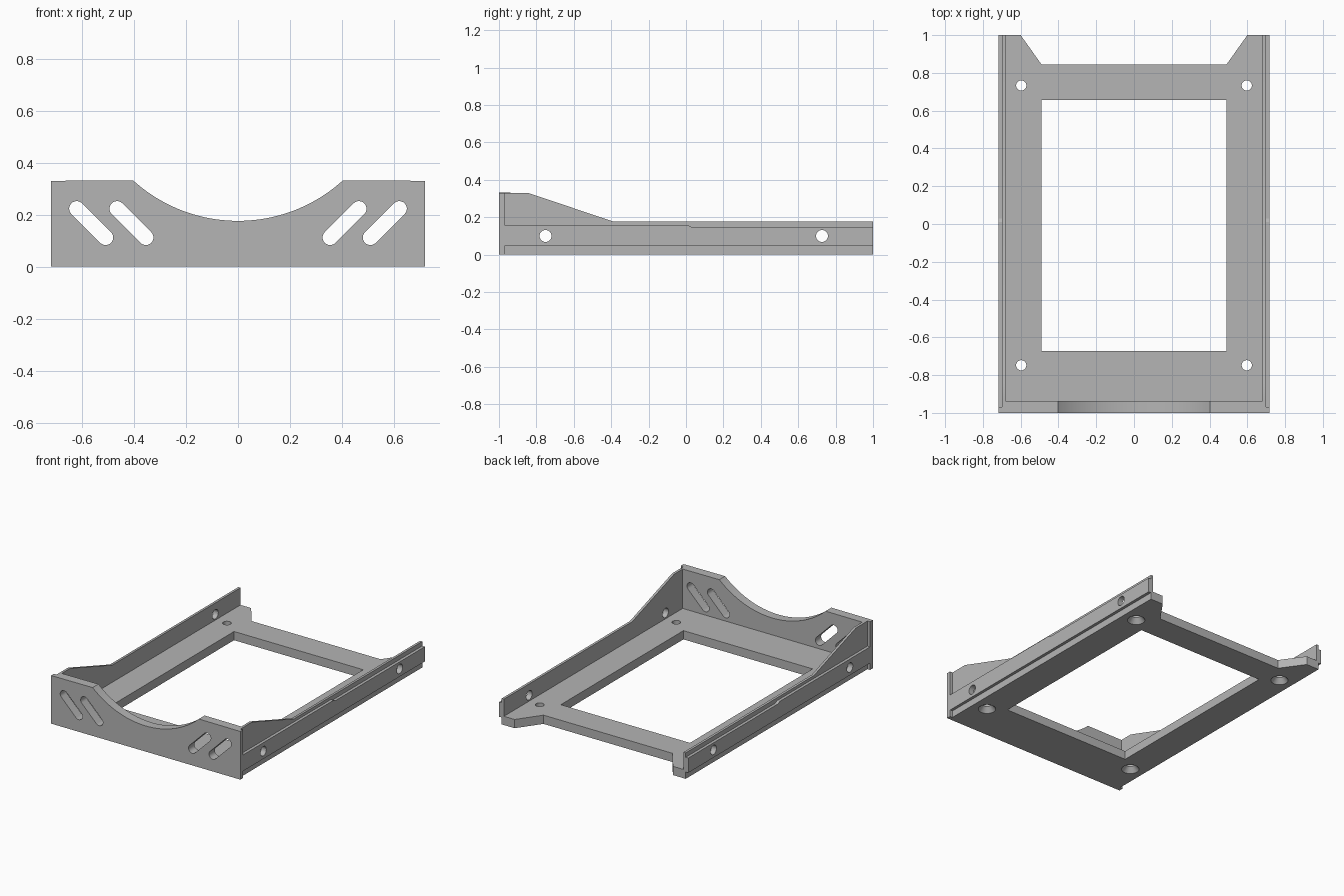
import bpy, bmesh, math
from mathutils import Matrix

if "Cube" in bpy.data.objects:
    bpy.data.objects.remove(bpy.data.objects["Cube"])

grey = bpy.data.materials.new("light grey")
grey.diffuse_color = (0.46, 0.46, 0.46, 1)
grey.use_nodes = True
grey.node_tree.nodes["Principled BSDF"].inputs["Base Color"].default_value = grey.diffuse_color


def add_object(name, bm):
    bmesh.ops.recalc_face_normals(bm, faces=bm.faces)
    mesh = bpy.data.meshes.new(name)
    bm.to_mesh(mesh)
    bm.free()
    mesh.materials.append(grey)
    ob = bpy.data.objects.new(name, mesh)
    bpy.context.collection.objects.link(ob)
    return ob


def prism(name, pts, axis, lo, hi):
    """Extrude a 2D outline along an axis between lo and hi."""
    place = {"x": lambda p, a: (a, p[0], p[1]),
             "y": lambda p, a: (p[0], a, p[1]),
             "z": lambda p, a: (p[0], p[1], a)}[axis]
    bm = bmesh.new()
    base = [bm.verts.new(place(p, lo)) for p in pts]
    top = [bm.verts.new(place(p, hi)) for p in pts]
    n = len(pts)
    bm.faces.new(base)
    bm.faces.new(top)
    for i in range(n):
        j = (i + 1) % n
        bm.faces.new((base[i], base[j], top[j], top[i]))
    return add_object(name, bm)


def rect(x0, x1, y0, y1):
    return [(x0, y0), (x1, y0), (x1, y1), (x0, y1)]


def arc(cx, cy, r, a0, a1, n):
    return [(cx + r * math.cos(math.radians(a0 + (a1 - a0) * i / n)),
             cy + r * math.sin(math.radians(a0 + (a1 - a0) * i / n)))
            for i in range(n + 1)]


def circle(cx, cy, r, n=32):
    return arc(cx, cy, r, 0, 360, n)[:-1]


def slot(a, b, r):
    """Round-ended slot outline running from a to b."""
    d = math.degrees(math.atan2(b[1] - a[1], b[0] - a[0]))
    return arc(*b, r, d - 90, d + 90, 14) + arc(*a, r, d + 90, d + 270, 14)


def combine(target, other, operation):
    mod = target.modifiers.new("join", "BOOLEAN")
    mod.operation = operation
    mod.solver = "EXACT"
    mod.object = other
    bpy.context.view_layer.objects.active = target
    bpy.ops.object.modifier_apply(modifier=mod.name)
    bpy.data.objects.remove(other, do_unlink=True)


W, INNER, STEP = 0.718, 0.681, 0.698   # wall outside, inside, recessed face
FLOOR = 0.06

# Floor with two ears at the back
half = [(0.69, -0.97), (0.69, 1), (0.60, 1), (0.49, 0.845)]
tray = prism("tray_frame", half + [(-x, y) for x, y in reversed(half)],
             "z", 0, FLOOR)

# Front plate with the round dip in its top edge
dip = math.degrees(math.asin(0.403 / 0.60))
front = [(-W, 0.33), (-W, 0), (W, 0), (W, 0.33)]
front += arc(0, 0.776, 0.60, -90 + dip, -90 - dip, 40)
combine(tray, prism("front_plate", front, "y", -1, -0.937), "UNION")

# Side walls, high at the front and sloping down
wall = [(-0.99, 0), (1, 0), (1, 0.178), (-0.39, 0.178), (-0.845, 0.33), (-0.99, 0.33)]
for s in (-1, 1):
    combine(tray, prism("side_wall", wall, "x", s * INNER, s * W), "UNION")

# Recesses above and below the rail along each wall
above = [(-0.97, 0.158), (0.01, 0.158), (0.03, 0.148), (1.1, 0.148),
         (1.1, 0.5), (-0.97, 0.5)]
below = rect(-0.97, 1.1, -0.1, 0.047)
for s in (-1, 1):
    for outline in (above, below):
        combine(tray, prism("recess", outline, "x", s * STEP, s * 0.8), "DIFFERENCE")

# Floor window
combine(tray, prism("window", rect(-0.49, 0.49, -0.672, 0.657), "z", -0.1, 0.2),
        "DIFFERENCE")

for s in (-1, 1):
    # Countersunk floor holes
    for y in (-0.748, 0.733):
        combine(tray, prism("hole", circle(s * 0.597, y, 0.027), "z", -0.1, 0.12),
                "DIFFERENCE")
        bm = bmesh.new()
        bmesh.ops.create_cone(bm, cap_ends=True, segments=32, radius1=0.064,
                              radius2=0.027, depth=0.045,
                              matrix=Matrix.Translation((s * 0.597, y, 0.0125)))
        combine(tray, add_object("countersink", bm), "DIFFERENCE")
    # Wall holes
    for y in (-0.751, 0.727):
        combine(tray, prism("hole", circle(y, 0.1, 0.032), "x", s * 0.62, s * 0.8),
                "DIFFERENCE")
    # Slanted slots in the front plate
    for x in (0.354, 0.509):
        outline = slot((s * x, 0.112), (s * (x + 0.111), 0.223), 0.029)
        combine(tray, prism("slot", outline, "y", -1.1, -0.88), "DIFFERENCE")

# Smooth the rounded cuts and keep the edges sharp
bpy.ops.object.select_all(action="DESELECT")
tray.select_set(True)
bpy.context.view_layer.objects.active = tray
bpy.ops.object.shade_smooth_by_angle(angle=math.radians(25))
